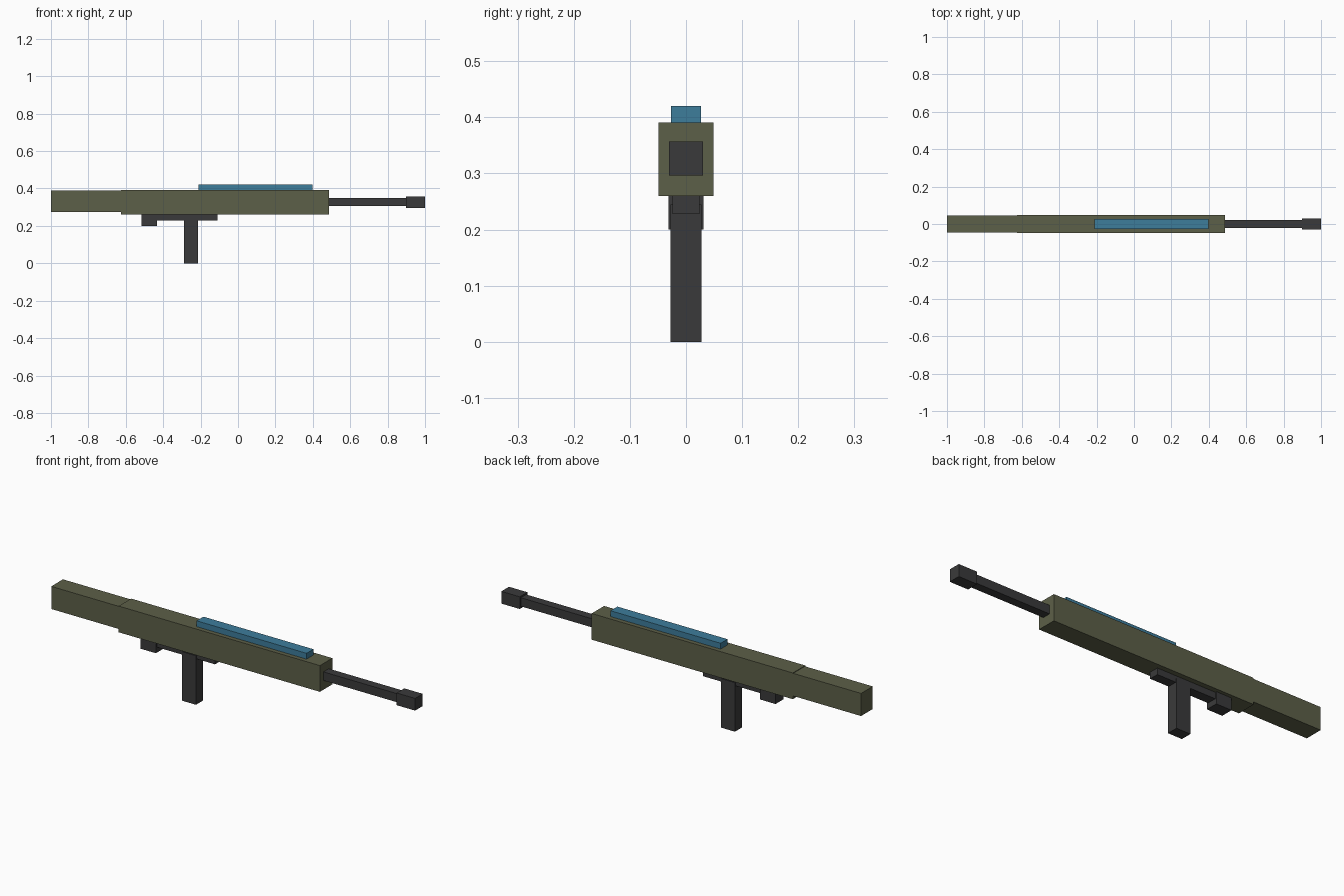
import bpy

cube = bpy.data.objects.get("Cube")
if cube:
    bpy.data.objects.remove(cube, do_unlink=True)


def make_material(name, rgb):
    mat = bpy.data.materials.new(name)
    mat.use_nodes = True
    colour = (*rgb, 1.0)
    mat.diffuse_color = colour
    mat.node_tree.nodes["Principled BSDF"].inputs["Base Color"].default_value = colour
    return mat


olive = make_material("olive", (0.108, 0.115, 0.065))
charcoal = make_material("charcoal", (0.042, 0.042, 0.043))
blue = make_material("blue", (0.048, 0.205, 0.33))


def box(name, x, z, half_width, mat):
    """Box spanning x and z ranges, centred on y = 0."""
    centre = (sum(x) / 2, 0, sum(z) / 2)
    bpy.ops.mesh.primitive_cube_add(size=1, location=centre)
    obj = bpy.context.object
    obj.name = obj.data.name = name
    obj.scale = (x[1] - x[0], 2 * half_width, z[1] - z[0])
    bpy.ops.object.transform_apply(location=False, rotation=False, scale=True)
    obj.data.materials.append(mat)
    return obj


# Body and stock
box("receiver", (-0.625, 0.487), (0.26, 0.391), 0.049, olive)
box("stock", (-1.0, -0.625), (0.275, 0.388), 0.046, olive)

# Top rail
box("top_rail", (-0.21, 0.398), (0.391, 0.42), 0.027, blue)

# Barrel and muzzle
box("barrel", (0.487, 0.9), (0.306, 0.349), 0.021, charcoal)
box("muzzle", (0.898, 1.0), (0.296, 0.357), 0.03, charcoal)

# Underside parts
box("lower_plate", (-0.435, -0.11), (0.228, 0.26), 0.024, charcoal)
box("rear_block", (-0.517, -0.432), (0.2, 0.26), 0.031, charcoal)
box("magazine", (-0.29, -0.213), (0.0, 0.245), 0.028, charcoal)
